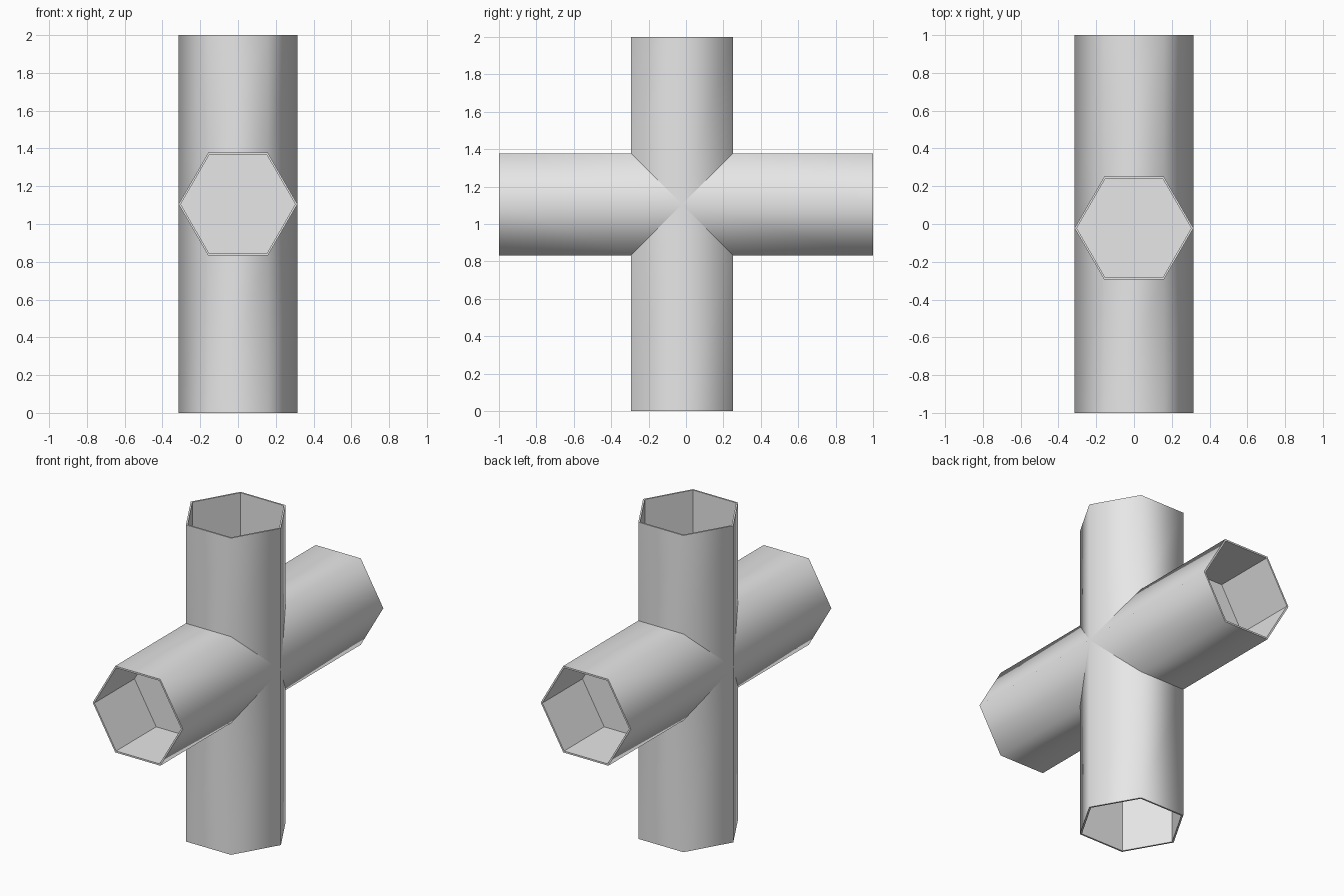
import bpy
import bmesh
from math import cos, sin, pi
from mathutils import Vector, Matrix

cube = bpy.data.objects.get("Cube")
if cube:
    bpy.data.objects.remove(cube, do_unlink=True)

CENTRE = Vector((0, -0.022, 1.105))
RADIUS, WALL, RECESS = 0.315, 0.012, 0.4

grey = bpy.data.materials.new("light grey")
grey.use_nodes = True
grey.diffuse_color = (0.8, 0.8, 0.8, 1)
grey.node_tree.nodes["Principled BSDF"].inputs["Base Color"].default_value = (0.8, 0.8, 0.8, 1)

bm = bmesh.new()


def hexagon(radius, height, turn):
    """Ring of six vertices; height may depend on the local y of each corner."""
    ring = []
    for i in range(6):
        x, y = radius * cos(i * pi / 3), radius * sin(i * pi / 3)
        ring.append(bm.verts.new(CENTRE + turn @ Vector((x, y, height(y)))))
    return ring


def bridge(a, b, smooth):
    for i in range(6):
        j = (i + 1) % 6
        bm.faces.new((a[i], a[j], b[j], b[i])).smooth = smooth


def add_arm(angle, length):
    """Hexagonal arm, mitred at the crossing, with a recessed open end."""
    turn = Matrix.Rotation(angle, 3, 'X')
    mitre = hexagon(RADIUS, abs, turn)
    end = hexagon(RADIUS, lambda y: length, turn)
    lip = hexagon(RADIUS - WALL, lambda y: length, turn)
    floor = hexagon(RADIUS - WALL, lambda y: length - RECESS, turn)
    bridge(mitre, end, True)
    bridge(end, lip, False)
    bridge(lip, floor, False)
    bm.faces.new(floor)
    # Keep the seam and rim crisp
    for ring in (mitre, end, lip, floor):
        for i in range(6):
            bm.edges.get((ring[i], ring[(i + 1) % 6])).smooth = False


# Top, front, bottom and back arms
for quarter, reach in enumerate((2 - CENTRE.z, 1 + CENTRE.y, CENTRE.z, 1 - CENTRE.y)):
    add_arm(quarter * pi / 2, reach)

bmesh.ops.remove_doubles(bm, verts=bm.verts[:], dist=0.0005)
bmesh.ops.recalc_face_normals(bm, faces=bm.faces[:])
mesh = bpy.data.meshes.new("crossed_tubes")
bm.to_mesh(mesh)
bm.free()
mesh.materials.append(grey)
tubes = bpy.data.objects.new("crossed_tubes", mesh)
bpy.context.collection.objects.link(tubes)
